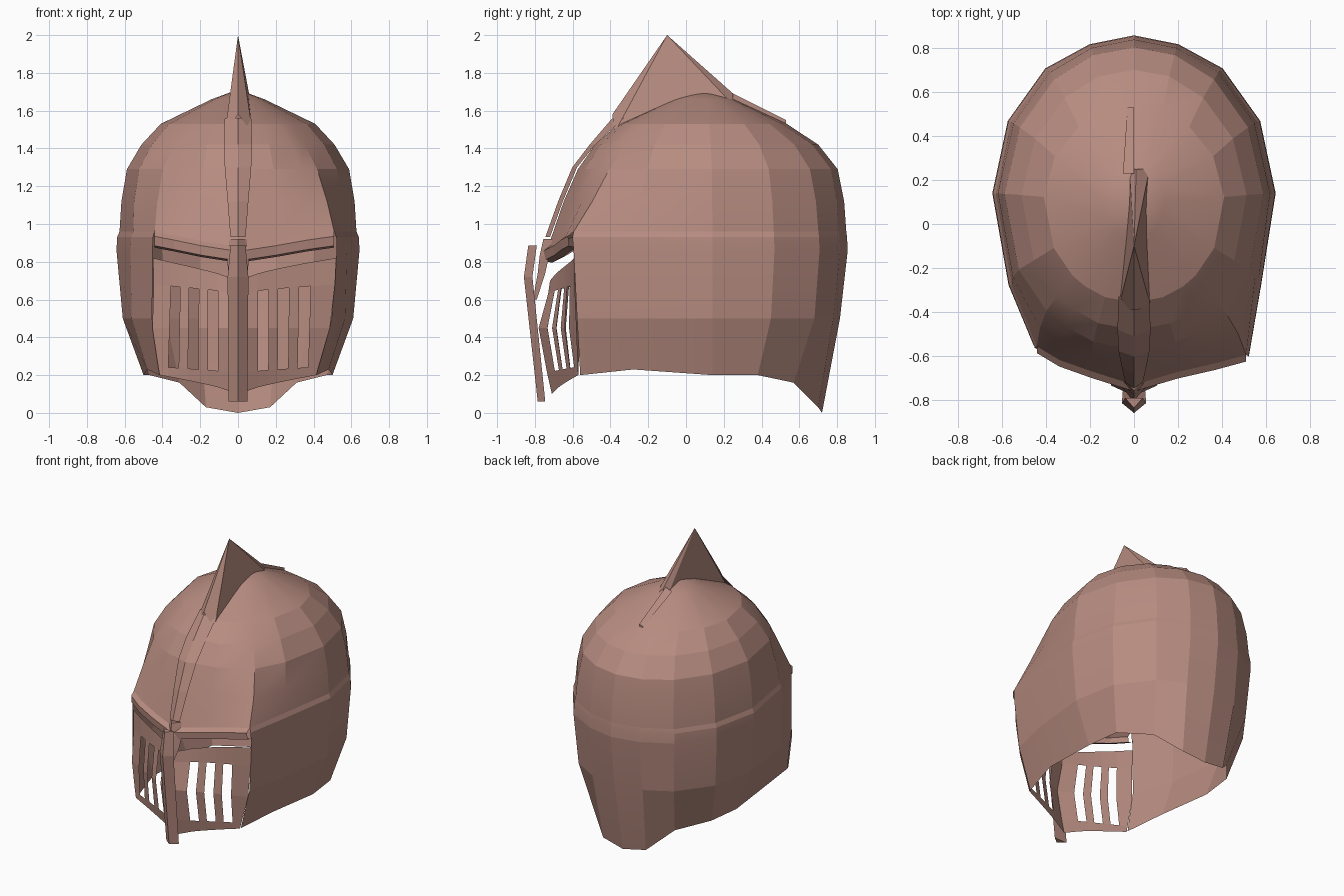
import bpy, bmesh, math

if "Cube" in bpy.data.objects:
    bpy.data.objects.remove(bpy.data.objects["Cube"])

mat = bpy.data.materials.new("dusty copper")
mat.diffuse_color = (0.47, 0.26, 0.215, 1)
mat.use_nodes = True
mat.node_tree.nodes["Principled BSDF"].inputs["Base Color"].default_value = mat.diffuse_color


def grid(name, rows, closed=False, caps=False, skip=None, smooth=0):
    """Skin a list of equal-length point rows."""
    bm = bmesh.new()
    vs = [[bm.verts.new(p) for p in r] for r in rows]
    n = len(rows[0])
    for i in range(len(rows) - 1):
        for j in range(n if closed else n - 1):
            if skip and skip(i, j):
                continue
            k = (j + 1) % n
            bm.faces.new((vs[i][j], vs[i][k], vs[i + 1][k], vs[i + 1][j]))
    if caps:
        bm.faces.new(vs[0])
        bm.faces.new(vs[-1])
    bmesh.ops.remove_doubles(bm, verts=bm.verts, dist=1e-4)
    bmesh.ops.recalc_face_normals(bm, faces=bm.faces)
    me = bpy.data.meshes.new(name)
    bm.to_mesh(me)
    bm.free()
    me.materials.append(mat)
    ob = bpy.data.objects.new(name, me)
    bpy.context.collection.objects.link(ob)
    if smooth:
        bpy.context.view_layer.objects.active = ob
        ob.select_set(True)
        bpy.ops.object.shade_smooth_by_angle(angle=math.radians(smooth))
        ob.select_set(False)
    return ob


def clamp(v):
    return max(0, min(1, v))


def skew(x, y, z):
    """The right front corner sits further out than the left one, most at the brow."""
    k = clamp((-0.25 - y) / 0.3) * clamp(abs(x) / 0.48) ** 3 * clamp((z - .2) / .5)
    return (x + 0.035 * k, y - 0.02 * k * (1 if x > 0 else -1), z)


def both(half):
    """Right half, front to back, then the mirrored left half."""
    left = [(-x, y, z) for x, y, z in reversed(half) if x > 0]
    return [skew(*p) for p in half + left]


# outline at the brow: three front points, then corner to back
front = [(0, -.73, .88), (.2, -.67, .91), (.36, -.625, .94)]
side = [(.485, -.575, .96), (.57, -.28, .96), (.64, .14, .96), (.57, .47, .96),
        (.40, .71, .96), (.20, .82, .96), (0, .86, .96)]


def scaled(pts, sx, sf, sb, z=None, rnd=0):
    """Scale an outline about its centre, easing it to an oval by rnd."""
    out = []
    for x, y, h in pts:
        r = math.hypot(x / .64, (y - .1) / (.83 if y < .1 else .76))
        f = 1 + rnd * (1 / r - 1)
        out.append((x * sx * f, .1 + (y - .1) * f * (sf if y < .1 else sb),
                    h if z is None else z))
    return out


# domed skull, closed by a single apex point
dome = [both(scaled(front + side, *a)) for a in (
    (.98, 1, .985), (.965, .90, .97, 1.12, .4), (.92, .81, .925, 1.29, .85),
    (.80, .70, .79, 1.42, 1), (.64, .55, .57, 1.53, 1), (.22, .2, .2, 1.66, 1))]
dome.append([(0, .1, 1.712)] * len(dome[0]))
grid("skull_dome", dome, closed=True, smooth=12)

# side and back wall, with a narrow ledge at the top
mid = [(.475, -.565, .5), (.565, -.28, .5), (.61, .14, .5), (.55, .45, .5),
       (.38, .68, .5), (.20, .78, .5), (0, .815, .5)]
hem = [(.415, -.56, .20), (.48, -.28, .23), (.50, .14, .20), (.47, .38, .20),
       (.31, .57, .16), (.17, .70, .03), (0, .72, 0)]
grid("side_and_neck_wall",
     [both(scaled(side, .98, 1, .985)), both(scaled(side, 1, 1.01, .99, .93)),
      both(scaled(side, 1.005, 1, .995, .86)), both(mid), both(hem)], smooth=8)

# brow ridge over the eye slit
base = front + side[:1]


def brow_row(dy, dz):
    pts = [(x * .98, y + dy, z + dz) for x, y, z in base]
    return [skew(-x, y, z) for x, y, z in reversed(pts[1:])] + [skew(*p) for p in pts]


grid("brow_ridge", [brow_row(0, 0), brow_row(-.03, -.025), brow_row(-.025, -.075),
                    brow_row(.02, -.085)])

# face plate, bent at mid height, with three slots each side
cols = [.105, .16, .21, .265, .315, .37]


def plate_row(yc, z0, z1, w):
    half = cols + [w]
    out = []
    for x in [-x for x in reversed(half)] + [0] + half:
        t = abs(x) / w
        out.append(skew(x, yc + (-.57 - yc) * t, z0 + (z1 - z0) * t ** .75))
    return out


grid("face_plate",
     [plate_row(-.71, .10, .20, .415), plate_row(-.735, .21, .245, .425),
      plate_row(-.78, .45, .45, .47), plate_row(-.73, .63, .68, .48),
      plate_row(-.72, .70, .82, .485)],
     skip=lambda i, j: i in (1, 2) and j in (1, 3, 5, 8, 10, 12))


def ridge(name, path):
    """Triangular bar along (y, z, half width, depth)."""
    return grid(name, [[(-w, y + d, z), (0, y, z), (w, y + d, z)]
                       for y, z, w, d in path], closed=True, caps=True)


# nose bar, bridge and forehead strip
ridge("nose_bar", [(-.785, .06, .05, .04), (-.858, .72, .055, .045), (-.835, .885, .04, .045)])
ridge("nose_bridge", [(-.755, .92, .045, .05), (-.775, .83, .06, .05),
                      (-.785, .74, .05, .04), (-.81, .60, .01, .02)])
ridge("forehead_strip", [(-.745, .93, .04, .025), (-.677, 1.12, .055, .025),
                         (-.602, 1.30, .07, .025), (-.51, 1.42, .075, .03),
                         (-.39, 1.56, .07, .06)])

# tall crest spike: two leaf sides rising to a point
tip = (0, -.10, 2.0)
grid("crest_spike", [
    [(0, -.39, 1.58), (.078, -.38, 1.48), (.07, .25, 1.63), (.01, .25, 1.69),
     (-.02, .25, 1.63), (-.07, -.38, 1.48)],
    [tip] * 6], closed=True)

# short rear strip trailing behind the crest
grid("rear_strip", [[(-.05, .23, 1.68), (0, .23, 1.70), (0, .23, 1.62)],
                    [(-.03, .53, 1.535), (0, .53, 1.55), (0, .53, 1.49)]],
     closed=True, caps=True)
